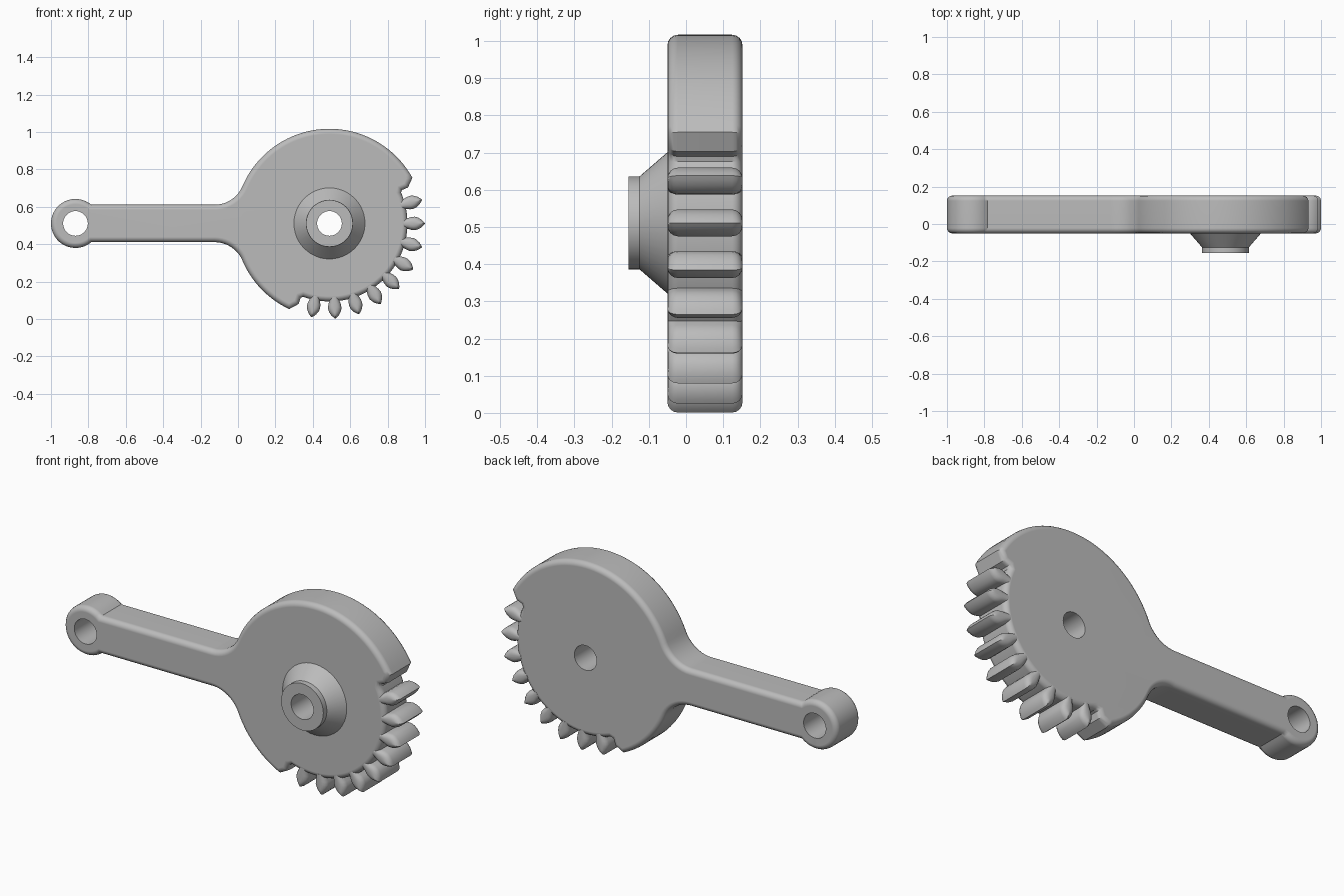
import bpy, bmesh
from math import sin, cos, radians, degrees, asin, atan2, pi
from mathutils import Matrix, Vector

cube = bpy.data.objects.get("Cube")
if cube:
    bpy.data.objects.remove(cube, do_unlink=True)

CX, CZ = 0.489, 0.511            # gear axis
FRONT, BACK = -0.05, 0.152       # plate faces
R_DISC, R_ROOT, R_TIP = 0.506, 0.417, 0.511
PITCH = 14.4
ROUND = 0.028                    # edge rounding
ARM = 0.1                        # arm half height
EYE_X, EYE_R, BORE = -0.869, 0.131, 0.066

grey = bpy.data.materials.new("plain grey")
grey.use_nodes = True
colour = (0.5, 0.5, 0.5, 1)
grey.diffuse_color = colour
grey.node_tree.nodes["Principled BSDF"].inputs["Base Color"].default_value = colour


def arc(cx, cz, r, a0, a1, n):
    steps = [radians(a0 + (a1 - a0) * i / n) for i in range(n + 1)]
    return [(cx + r * cos(a), cz + r * sin(a)) for a in steps]


def make_object(name, bm):
    bmesh.ops.recalc_face_normals(bm, faces=bm.faces)
    mesh = bpy.data.meshes.new(name)
    bm.to_mesh(mesh)
    bm.free()
    mesh.materials.append(grey)
    obj = bpy.data.objects.new(name, mesh)
    bpy.context.collection.objects.link(obj)
    return obj


def activate(obj):
    bpy.ops.object.select_all(action='DESELECT')
    obj.select_set(True)
    bpy.context.view_layer.objects.active = obj


def smooth(obj, angle=35):
    activate(obj)
    bpy.ops.object.shade_smooth_by_angle(angle=radians(angle))


def cut_bore(obj, x):
    bm = bmesh.new()
    bmesh.ops.create_cone(bm, cap_ends=True, segments=48, radius1=BORE, radius2=BORE, depth=1,
                          matrix=Matrix.Translation((x, 0, CZ)) @ Matrix.Rotation(pi / 2, 4, 'X'))
    cutter = make_object("bore_cutter", bm)
    cutter.hide_render = True
    mod = obj.modifiers.new("bore", 'BOOLEAN')
    mod.operation, mod.solver, mod.object = 'DIFFERENCE', 'EXACT', cutter
    activate(obj)
    bpy.ops.object.modifier_apply(modifier=mod.name)
    bpy.data.objects.remove(cutter, do_unlink=True)


# Plate outline: disc, fillets, arm, eye, toothless root arc (z measured from the axis)
START, END = 2 * PITCH, -8 * PITCH
fx = -0.125
dx = CX - fx
fr = (dx * dx + ARM * ARM - R_DISC ** 2) / (2 * (R_DISC - ARM))
touch = degrees(atan2(ARM + fr, -dx))
eye_a = degrees(asin(ARM / EYE_R))
fillet = arc(fx, ARM + fr, fr, touch - 180, -90, 10)


def polar(r, deg, side):
    """Point at radius r, offset sideways from the ray at deg."""
    a = radians(deg)
    return (CX + r * cos(a) - side * sin(a), r * sin(a) + side * cos(a))


outline = arc(CX, 0, R_DISC, START, touch, 44)[:-1] + fillet
outline += arc(EYE_X, 0, EYE_R, eye_a, 360 - eye_a, 32)
outline += [(x, -z) for x, z in reversed(fillet)]
outline += arc(CX, 0, R_DISC, 360 - touch, 360 + END, 14)[1:]
outline += [polar(0.46, END, 0.034), polar(0.425, END, 0.03)]
outline += arc(CX, 0, R_ROOT, END + 5.5, START - 5.5, 40)
outline += [polar(0.425, START, -0.03), polar(0.46, START, -0.034)]

bm = bmesh.new()
face = bm.faces.new([bm.verts.new((x, FRONT, CZ + z)) for x, z in outline])
ext = bmesh.ops.extrude_face_region(bm, geom=[face], use_keep_orig=True)
bmesh.ops.translate(bm, vec=(0, BACK - FRONT, 0),
                    verts=[v for v in ext["geom"] if isinstance(v, bmesh.types.BMVert)])
bmesh.ops.recalc_face_normals(bm, faces=bm.faces)
rims = [e for e in bm.edges if abs(e.verts[0].co.y - e.verts[1].co.y) < 1e-5]
bmesh.ops.bevel(bm, geom=rims, offset=ROUND, offset_type='OFFSET', segments=4, profile=0.5,
                affect='EDGES', clamp_overlap=False)
plate = make_object("sector_plate_and_arm", bm)
cut_bore(plate, CX)
cut_bore(plate, EYE_X)
smooth(plate)
plate.modifiers.new("even_shading", 'WEIGHTED_NORMAL').keep_sharp = True

# Leaf shaped gear teeth with rounded ends
half = [(0.395, 0.024), (0.42, 0.029), (0.437, 0.034), (0.455, 0.036), (0.472, 0.032),
        (0.49, 0.022), (0.503, 0.01)]
profile = half + [(R_TIP, 0)] + [(r, -w) for r, w in reversed(half)]
near = [(ROUND * (1 - cos(a)), ROUND * (1 - sin(a)))
        for a in (radians(d) for d in (0, 22.5, 45, 67.5, 90))]
layers = [(FRONT + y, d) for y, d in near] + [(BACK - y, d) for y, d in reversed(near)]


def tooth(name, deg):
    bm = bmesh.new()
    rings = []
    for y, d in layers:
        ring = []
        for r, w in profile:
            length = 1 - d / (R_TIP - R_ROOT)
            pr = R_ROOT + (r - R_ROOT) * length if r > R_ROOT else r
            x, z = polar(pr, deg, w * (1 - 0.8 * d / ROUND))
            ring.append(bm.verts.new((x, y, CZ + z)))
        rings.append(ring)
    n = len(profile)
    for a, b in zip(rings, rings[1:]):
        for i in range(n):
            j = (i + 1) % n
            bm.faces.new((a[i], a[j], b[j], b[i]))
    bm.faces.new(rings[0])
    bm.faces.new(rings[-1])
    smooth(make_object(name, bm))


for k in range(9):
    tooth(f"gear_tooth_{k + 1}", PITCH * (1 - k))

# Conical hub with a short collar and open bore
hub_profile = [(BORE, 0.0), (0.19, 0.0), (0.19, FRONT), (0.125, -0.125), (0.125, -0.155), (BORE, -0.155)]
bm = bmesh.new()
verts = [bm.verts.new((CX + r, y, CZ)) for r, y in hub_profile]
edges = [bm.edges.new((verts[i], verts[(i + 1) % len(verts)])) for i in range(len(verts))]
bmesh.ops.spin(bm, geom=verts + edges, cent=Vector((CX, 0, CZ)), axis=(0, 1, 0),
               angle=2 * pi, steps=48, use_merge=True)
bmesh.ops.remove_doubles(bm, verts=bm.verts, dist=1e-4)
smooth(make_object("hub", bm), 30)
